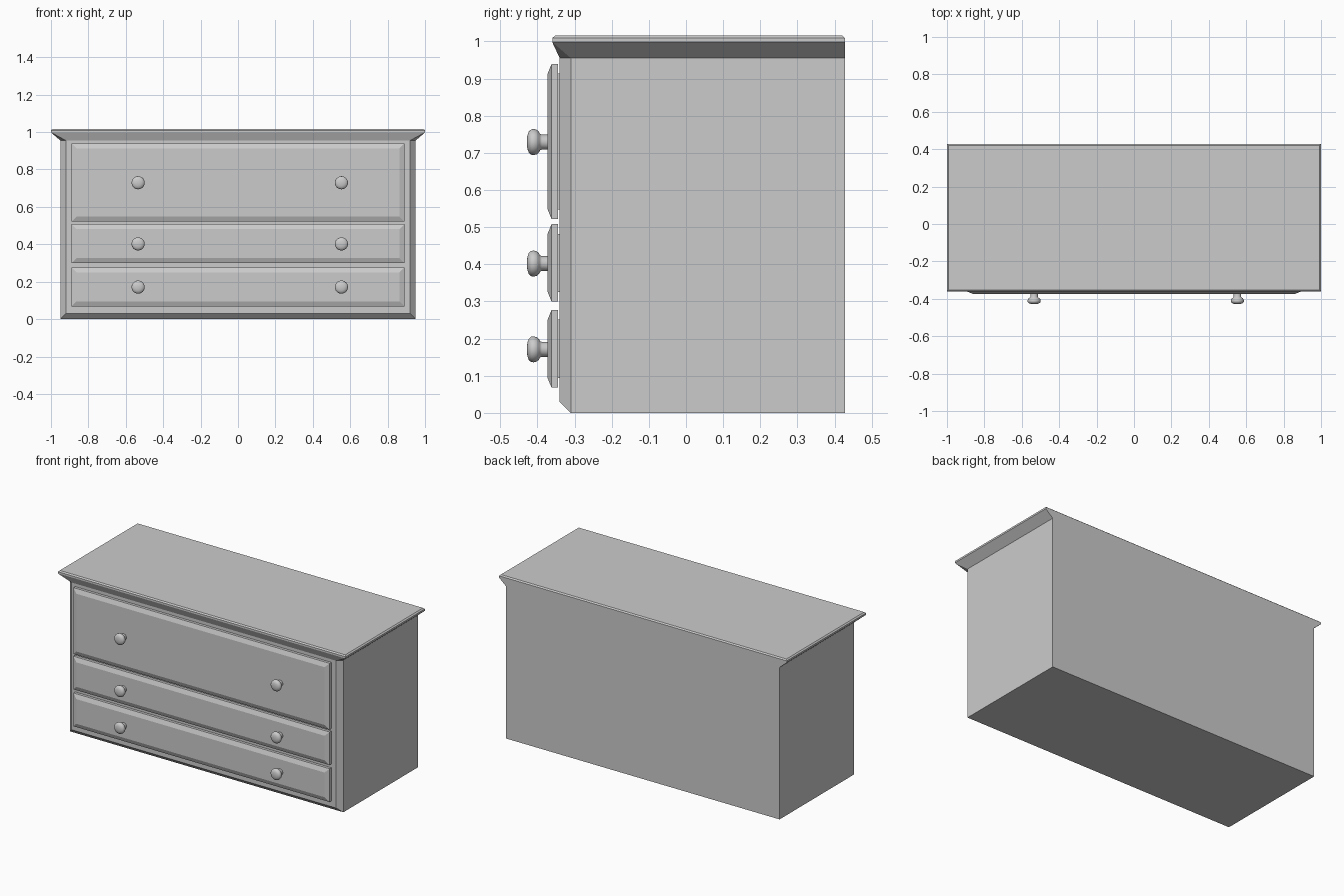
import bpy, bmesh, math

if "Cube" in bpy.data.objects:
    bpy.data.objects.remove(bpy.data.objects["Cube"])

BACK = 0.428


def loft(name, rings):
    """Stack closed rings of points and cap both ends; rings may share point counts by doubling corners."""
    bm = bmesh.new()
    vs = [[bm.verts.new(p) for p in ring] for ring in rings]
    n = len(vs[0])
    for a, b in zip(vs, vs[1:]):
        for i in range(n):
            j = (i + 1) % n
            bm.faces.new((a[i], a[j], b[j], b[i]))
    bm.faces.new(vs[0][::-1])
    bm.faces.new(vs[-1])
    bmesh.ops.remove_doubles(bm, verts=bm.verts[:], dist=1e-5)
    bmesh.ops.recalc_face_normals(bm, faces=bm.faces[:])
    mesh = bpy.data.meshes.new(name)
    bm.to_mesh(mesh)
    bm.free()
    obj = bpy.data.objects.new(name, mesh)
    bpy.context.collection.objects.link(obj)
    return obj


def plan(z, x, front, back=BACK, cut=0.0):
    """Horizontal outline with optionally chamfered front corners."""
    return [(-x, back, z), (-x, front + cut, z), (-x + cut, front, z),
            (x - cut, front, z), (x, front + cut, z), (x, back, z)]


def panel(y, x, z0, z1, inset=0.0):
    """Upright rectangle facing the front."""
    x, z0, z1 = x - inset, z0 + inset, z1 - inset
    return [(-x, y, z0), (x, y, z0), (x, y, z1), (-x, y, z1)]


# Carcass: chamfered front sides and bottom front edge
C = 0.03
loft("carcass", [panel(BACK, 0.95, 0, 0.955),
                 panel(-0.34 + C, 0.95, 0, 0.955),
                 [(-0.95 + C, -0.34, C), (0.95 - C, -0.34, C),
                  (0.95 - C, -0.34, 0.955), (-0.95 + C, -0.34, 0.955)]])

# Flared top with a thin softened slab edge
loft("top", [plan(0.955, 0.95, -0.34, cut=C),
             plan(0.998, 1.0, -0.36),
             plan(1.009, 1.0, -0.36),
             plan(1.016, 0.992, -0.352, BACK - 0.008)])

# Knob profile: radius, y
KNOB = [(0.02, -0.368), (0.02, -0.388), (0.022, -0.393), (0.028, -0.396),
        (0.033, -0.402), (0.035, -0.41), (0.034, -0.417), (0.029, -0.423),
        (0.018, -0.427), (0.006, -0.4285)]


def knob(name, x, z, sides=32):
    rings = [[(x + r * math.cos(2 * math.pi * i / sides), y,
               z + r * math.sin(2 * math.pi * i / sides)) for i in range(sides)]
             for r, y in KNOB]
    obj = loft(name, rings)
    bpy.context.view_layer.objects.active = obj
    obj.select_set(True)
    bpy.ops.object.shade_smooth_by_angle(angle=math.radians(50))
    obj.select_set(False)


# Drawer fronts with raised bevelled faces, backing blocks and knobs
DRAWERS = [("bottom", 0.068, 0.277, 0.171), ("middle", 0.30, 0.508, 0.402),
           ("upper", 0.522, 0.939, 0.729)]
for label, z0, z1, zk in DRAWERS:
    loft(label + "_drawer_front", [panel(-0.345, 0.89, z0, z1),
                                   panel(-0.362, 0.89, z0, z1),
                                   panel(-0.373, 0.89, z0, z1, 0.027)])
    loft(label + "_drawer_backing", [panel(-0.33, 0.89, z0, z1, 0.026),
                                     panel(-0.35, 0.89, z0, z1, 0.026)])
    knob(label + "_left_knob", -0.534, zk)
    knob(label + "_right_knob", 0.553, zk)
